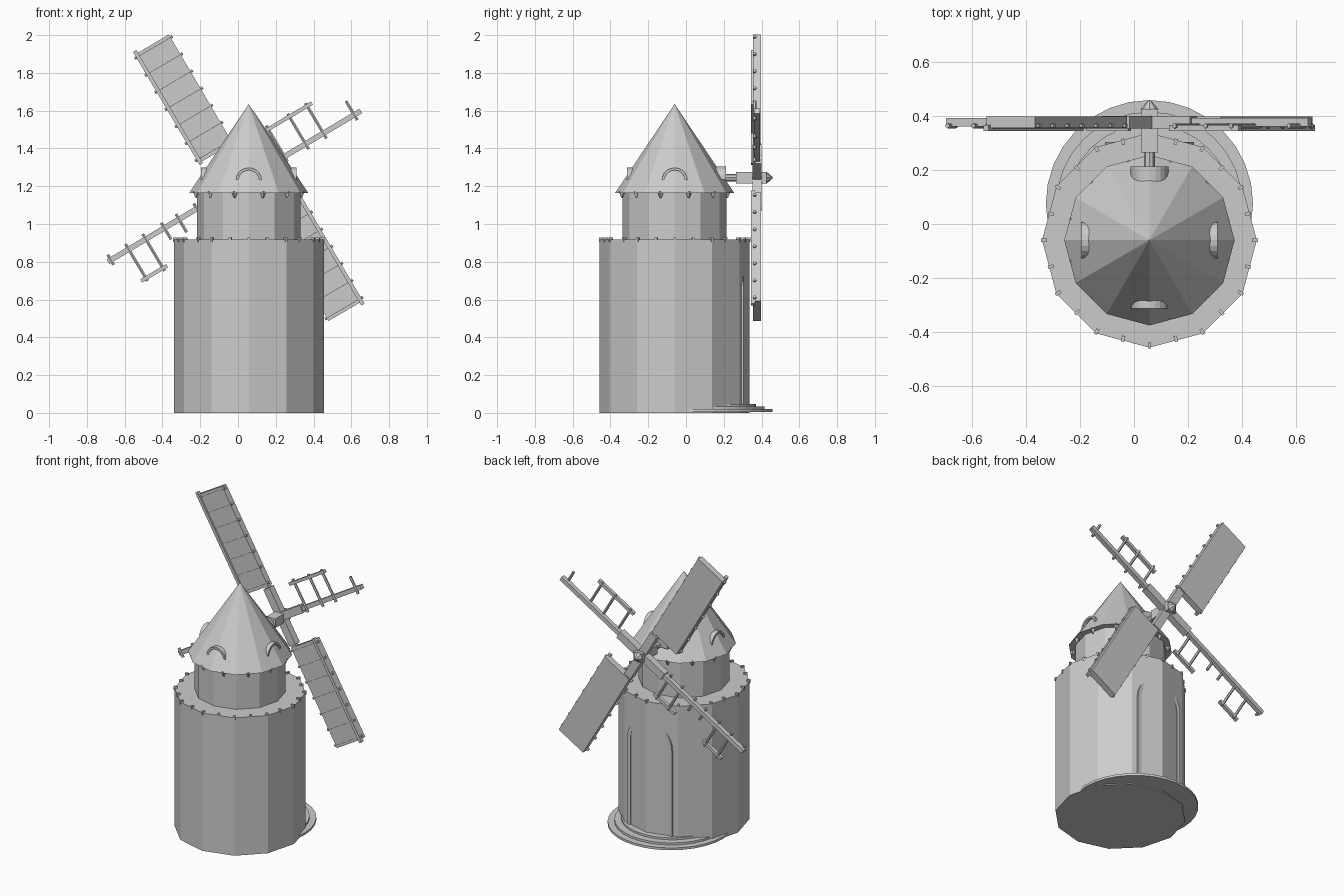
import bpy, bmesh, math
from mathutils import Matrix, Vector

if "Cube" in bpy.data.objects:
    bpy.data.objects.remove(bpy.data.objects["Cube"])

CX, CY, HUB_Z, SAIL_Y = 0.057, -0.06, 1.245, 0.375
T, R = Matrix.Translation, Matrix.Rotation


def finish(name, bm):
    bmesh.ops.recalc_face_normals(bm, faces=bm.faces)
    me = bpy.data.meshes.new(name)
    bm.to_mesh(me)
    bm.free()
    ob = bpy.data.objects.new(name, me)
    bpy.context.collection.objects.link(ob)
    return ob


def add_box(bm, lo, hi, m=Matrix()):
    lo, hi = Vector(lo), Vector(hi)
    size = hi - lo
    bmesh.ops.create_cube(bm, size=1, matrix=m @ T((lo + hi) / 2) @ Matrix.Diagonal((*size, 1)))


def add_rod(bm, a, b, r, m=Matrix(), sides=6):
    a, b = Vector(a), Vector(b)
    rot = (b - a).to_track_quat('Z', 'Y').to_matrix().to_4x4()
    bmesh.ops.create_cone(bm, cap_ends=True, segments=sides, radius1=r, radius2=r,
                          depth=(b - a).length, matrix=m @ T((a + b) / 2) @ rot)


def lathe(name, profile, sides, x, y):
    # stacked rings (radius, z); a zero radius makes a tip
    bm = bmesh.new()
    rings = []
    for r, z in profile:
        if r == 0:
            rings.append([bm.verts.new((x, y, z))])
        else:
            rings.append([bm.verts.new((x + r * math.cos(2 * math.pi * i / sides),
                                        y + r * math.sin(2 * math.pi * i / sides), z))
                          for i in range(sides)])
    for a, b in zip(rings, rings[1:]):
        for i in range(sides):
            j = (i + 1) % sides
            bm.faces.new([a[i], a[j], b[0]] if len(b) == 1 else [a[i], a[j], b[j], b[i]])
    bm.faces.new(rings[0])
    if len(rings[-1]) > 1:
        bm.faces.new(rings[-1])
    return finish(name, bm)


def add_arch(bm, path_out, path_in, y0, y1, m):
    # band between two outlines in the xz plane, extruded along y
    q = [[bm.verts.new(m @ Vector((p[0], y, p[1]))) for p in path]
         for path in (path_out, path_in) for y in (y0, y1)]
    of, ob, inf, inb = q
    for i in range(len(of) - 1):
        for s, t in ((of, ob), (ob, inb), (inb, inf), (inf, of)):
            bm.faces.new([s[i], s[i + 1], t[i + 1], t[i]])
    for i in (0, -1):
        bm.faces.new([of[i], ob[i], inb[i], inf[i]])


def arc(r, z, n=10):
    return [(r * math.cos(math.pi * i / n), z + r * math.sin(math.pi * i / n)) for i in range(n + 1)]


# tower, upper drum and roof
lathe("tower", [(0.397, 0), (0.397, 0.917)], 12, CX, CY)
lathe("upper_drum", [(0.275, 0.91), (0.275, 1.18)], 12, CX, CY)
lathe("roof", [(0.315, 1.165), (0.0, 1.635)], 12, CX, CY)

# rounded entrance steps at the back
for k, (r, y, z0, z1) in enumerate([(0.383, 0.075, 0.006, 0.021),
                                    (0.345, 0.07, 0.019, 0.035), (0.31, 0.06, 0.033, 0.048)]):
    lathe(f"step_{k + 1}", [(r, z0), (r, z1)], 32, CX, y)

# pegs round the tower top
bm = bmesh.new()
for i in range(24):
    m = T((CX, CY, 0)) @ R(math.radians(15 * i), 4, 'Z')
    rim = 0.397 if i % 2 == 0 else 0.397 * math.cos(math.pi / 12) / math.cos(0)
    if i % 4 in (1, 3):
        rim = 0.384
    add_box(bm, (rim - 0.018, -0.006, 0.905), (rim + 0.004, 0.006, 0.928), m)
finish("tower_pegs", bm)

# wedge brackets under the roof edge
bm = bmesh.new()
for i in range(12):
    m = T((CX, CY, 0)) @ R(math.radians(15 + 30 * i), 4, 'Z')
    bmesh.ops.create_cone(bm, cap_ends=True, segments=4, radius1=0.004, radius2=0.018, depth=0.035,
                          matrix=m @ T((0.288, 0, 1.154)))
finish("roof_brackets", bm)

# arched dormers on three sides, filled one round the axle
bm = bmesh.new()
for a in (0, 90, -90):
    m = T((CX, CY, 0)) @ R(math.radians(a), 4, 'Z')
    add_arch(bm, arc(0.068, 1.23), arc(0.055, 1.23), -0.252, -0.18, m)
finish("dormer_arches", bm)
bm = bmesh.new()
add_arch(bm, arc(0.07, 1.235), arc(0.004, 1.235), 0.15, 0.212, T((CX, 0, 0)))
finish("axle_dormer", bm)

# door frame set into the back wall
bm = bmesh.new()
out = [(0.165, 0.03)] + arc(0.165, 0.62, 12) + [(-0.165, 0.03)]
inn = [(0.14, 0.03)] + arc(0.14, 0.62, 12) + [(-0.14, 0.03)]
add_arch(bm, out, inn, 0.27, 0.304, T((CX, 0, 0)))
finish("door_frame", bm)

# axle, hub and pointed end
bm = bmesh.new()
add_rod(bm, (CX, 0.1, HUB_Z), (CX, 0.3, HUB_Z), 0.02, sides=8)
add_box(bm, (CX - 0.032, 0.265, HUB_Z - 0.03), (CX + 0.032, 0.425, HUB_Z + 0.03))
bmesh.ops.create_cone(bm, cap_ends=True, segments=8, radius1=0.034, radius2=0.004, depth=0.035,
                      matrix=T((CX, 0.441, HUB_Z)) @ R(-math.pi / 2, 4, 'X'))
finish("axle", bm)


def sail_matrix(deg):
    # local x runs along the spar, local z is the sail side
    return T((CX, SAIL_Y, HUB_Z)) @ R(-math.radians(deg), 4, 'Y')


def sail_frame(name, deg, length, rungs, rails):
    m, bm = sail_matrix(deg), bmesh.new()
    add_box(bm, (0, -0.014, -0.014), (length, 0.016, 0.014), m)
    add_box(bm, (0, -0.022, -0.026), (0.19, 0.024, 0.026), m)
    for u, v in rungs:
        add_rod(bm, (u, -0.012, -0.032), (u, -0.012, v), 0.009, m)
    for u0, u1, v in rails:
        add_box(bm, (u0, -0.031, v - 0.01), (u1, -0.009, v + 0.01), m)
    finish(name, bm)


# two covered sails
for k, deg in enumerate((120.5, 300.5)):
    steps = [(0.22 + 0.105 * i, 0.2) for i in range(7)]
    sail_frame(f"covered_frame_{k + 1}", deg, 0.866, steps, [(0.19, 0.885, 0.18)])
    bm = bmesh.new()
    add_box(bm, (0.2, -0.02, -0.02), (0.868, 0.022, 0.188), sail_matrix(deg))
    finish(f"sail_cloth_{k + 1}", bm)

# two bare, broken sails
sail_frame("bare_frame_right", 30.8, 0.69,
           [(0.22, 0.19), (0.35, 0.185), (0.46, 0.185), (0.65, 0.085)],
           [(0.19, 0.49, 0.168)])
sail_frame("bare_frame_left", 210.8, 0.868,
           [(0.22, 0.19), (0.32, 0.19), (0.43, 0.08), (0.52, 0.07), (0.635, 0.195),
            (0.74, 0.195), (0.85, 0.03)],
           [(0.19, 0.37, 0.175), (0.61, 0.77, 0.178)])
